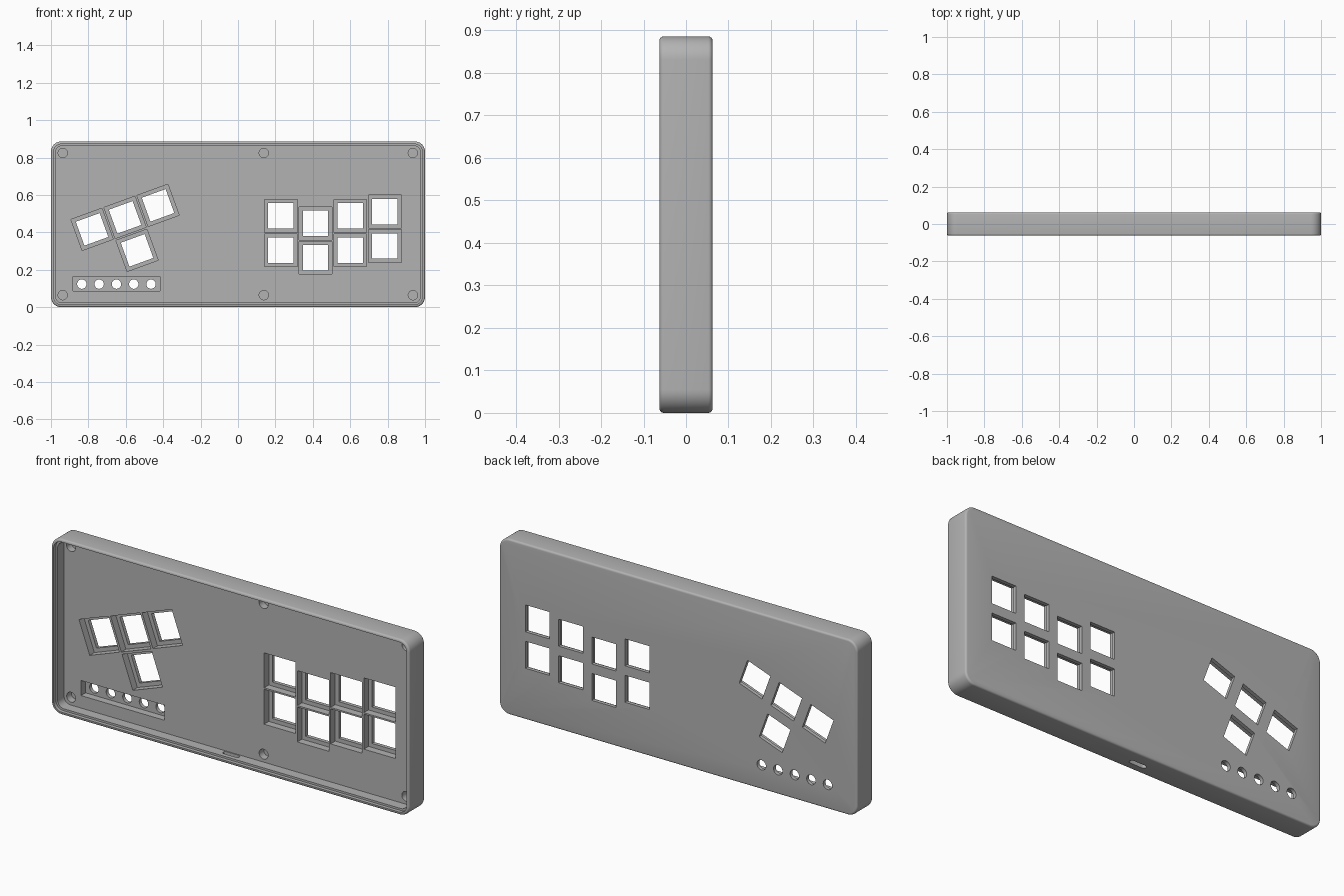
import bpy, bmesh, math
from mathutils import Matrix, Vector

old = bpy.data.objects.get("Cube")
if old:
    bpy.data.objects.remove(old, do_unlink=True)

HEIGHT, DEPTH = 0.886, 0.125
FRONT, BACK = -DEPTH / 2, DEPTH / 2
FLOOR = 0.007          # inner face of the plate
POCKET = 0.044         # bottom of the switch pockets
MID = HEIGHT / 2

grey = bpy.data.materials.new("case grey")
grey.use_nodes = True
colour = (0.45, 0.45, 0.45, 1)
grey.diffuse_color = colour
grey.node_tree.nodes["Principled BSDF"].inputs["Base Color"].default_value = colour


def make_object(name, bm):
    bmesh.ops.recalc_face_normals(bm, faces=bm.faces)
    mesh = bpy.data.meshes.new(name)
    bm.to_mesh(mesh)
    bm.free()
    mesh.materials.append(grey)
    obj = bpy.data.objects.new(name, mesh)
    bpy.context.collection.objects.link(obj)
    return obj


def add_box(bm, x, z, w, h, y0, y1, angle=0):
    m = (Matrix.Translation((x, (y0 + y1) / 2, z))
         @ Matrix.Rotation(-angle, 4, "Y") @ Matrix.Diagonal((w, y1 - y0, h, 1)))
    return bmesh.ops.create_cube(bm, size=1, matrix=m)["verts"]


def add_drill(bm, x, z, radius, y0, y1):
    m = Matrix.Translation((x, (y0 + y1) / 2, z)) @ Matrix.Rotation(math.pi / 2, 4, "X")
    bmesh.ops.create_cone(bm, cap_ends=True, segments=32, radius1=radius,
                          radius2=radius, depth=y1 - y0, matrix=m)


def rounded_slab(name, inset, radius, y0, y1, rim=0):
    bm = bmesh.new()
    add_box(bm, 0, MID, 2 - 2 * inset, HEIGHT - 2 * inset, y0, y1)
    corners = [e for e in bm.edges if abs(e.verts[0].co.y - e.verts[1].co.y) > 0.01]
    bmesh.ops.bevel(bm, geom=corners, offset=radius, segments=10,
                    profile=0.5, affect="EDGES")
    if rim:
        edges = [e for e in bm.edges if abs(e.verts[0].co.y - e.verts[1].co.y) < 1e-5]
        bmesh.ops.bevel(bm, geom=edges, offset=rim, segments=4,
                        profile=0.5, affect="EDGES")
    return make_object(name, bm)


# Outer shell, hollow and lid ledge
case = rounded_slab("keyboard_case", 0, 0.055, FRONT, BACK, rim=0.01)
cutters = [
    rounded_slab("hollow_cutter", 0.024, 0.035, FRONT - 0.05, FLOOR),
    rounded_slab("ledge_cutter", 0.014, 0.043, FRONT - 0.05, FRONT + 0.018),
]

# Switch positions: a straight cluster and a tilted cluster
PITCH = 0.184
switches = []
for col, z in enumerate((0.488, 0.448, 0.488, 0.511)):
    for row in range(2):
        switches.append((0.229 + col * 0.1855, z - row * PITCH, 0))
tilt = math.radians(20)
along = Vector((math.cos(tilt), math.sin(tilt))) * PITCH * 1.02
down = Vector((math.sin(tilt), -math.cos(tilt))) * PITCH * 1.02
middle = Vector((-0.604, 0.48))
for p in (middle - along, middle, middle + along, middle + down):
    switches.append((p.x, p.y, tilt))

# Pockets behind the switches, button strip pocket and blind screw holes
pockets, holes = bmesh.new(), bmesh.new()
for x, z, angle in switches:
    add_box(pockets, x, z, 0.176, 0.176, FLOOR - 0.03, POCKET, angle)
    add_box(holes, x, z, 0.136, 0.136, FLOOR - 0.02, BACK + 0.05, angle)
add_box(pockets, -0.649, 0.125, 0.466, 0.076, FLOOR - 0.03, POCKET)
for i in range(5):
    add_drill(holes, -0.835 + i * 0.0925, 0.123, 0.025, FLOOR - 0.02, BACK + 0.05)
for x in (-0.937, 0.138, 0.935):
    for z in (0.064, HEIGHT - 0.062):
        add_drill(pockets, x, z, 0.025, FLOOR - 0.03, POCKET)

# Rounded cable slot through the lower wall
slot = bmesh.new()
verts = add_box(slot, -0.03, 0, 0.09, 0.2, -0.022, 0.002)
sides = [e for e in slot.edges if abs(e.verts[0].co.z - e.verts[1].co.z) > 0.01]
bmesh.ops.bevel(slot, geom=sides, offset=0.0115, segments=5, profile=0.5, affect="EDGES")

cutters += [make_object("pocket_cutter", pockets),
            make_object("hole_cutter", holes),
            make_object("slot_cutter", slot)]

# Cut everything out of the case, then discard the cutters
bpy.ops.object.select_all(action="DESELECT")
bpy.context.view_layer.objects.active = case
case.select_set(True)
for cutter in cutters:
    cutter.hide_render = True
    mod = case.modifiers.new(cutter.name, "BOOLEAN")
    mod.operation = "DIFFERENCE"
    mod.solver = "EXACT"
    mod.object = cutter
    bpy.ops.object.modifier_apply(modifier=mod.name)
for cutter in cutters:
    bpy.data.objects.remove(cutter, do_unlink=True)

bpy.ops.object.shade_smooth_by_angle(angle=math.radians(35))
